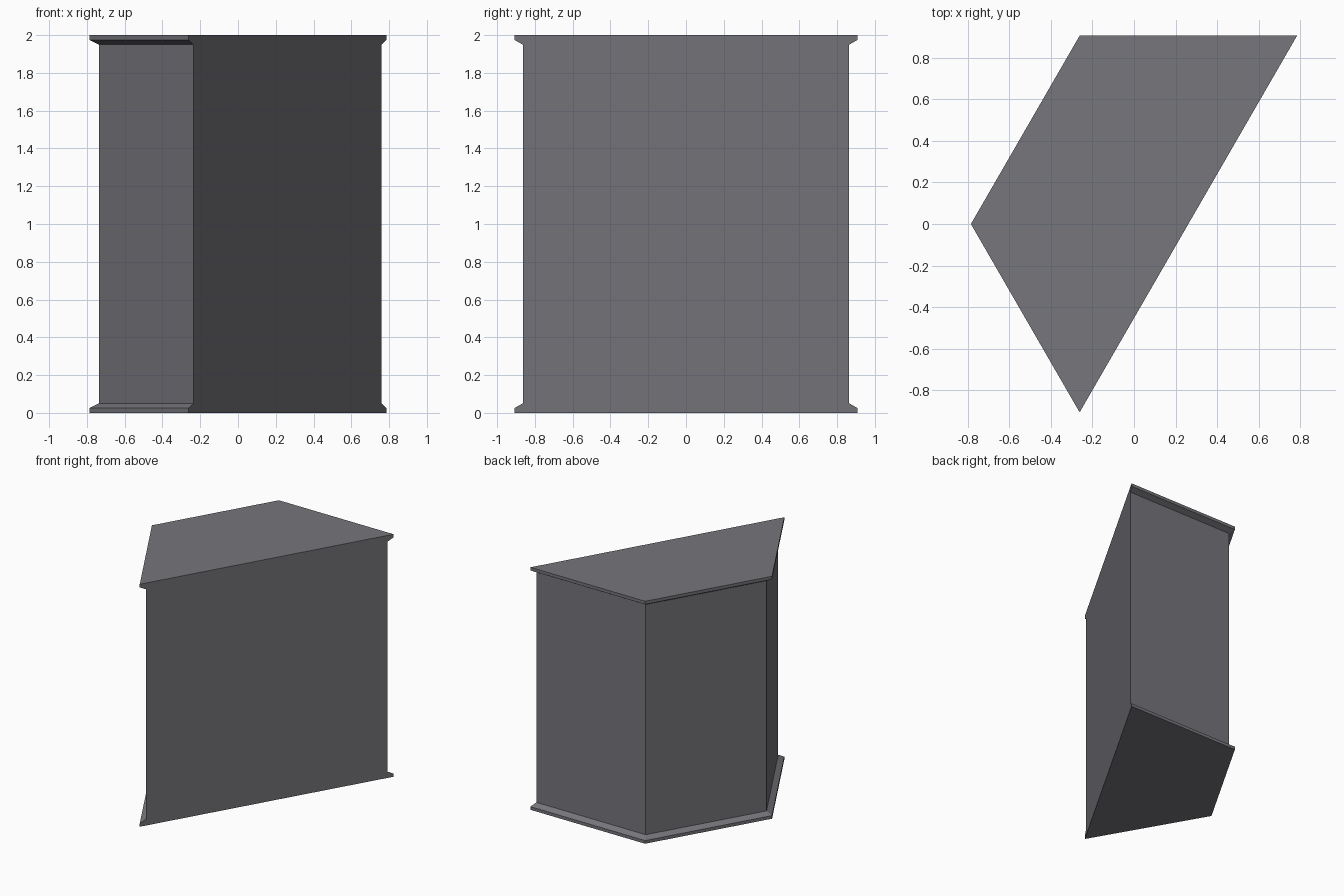
import bpy, bmesh, math

if "Cube" in bpy.data.objects:
    bpy.data.objects.remove(bpy.data.objects["Cube"])

CENTRE_X = 0.2618
OUTER, INNER = 1.0472, 0.997
HEIGHT = 2.0

grey = bpy.data.materials.new("slate grey")
grey.diffuse_color = (0.18, 0.18, 0.2, 1)
grey.use_nodes = True
grey.node_tree.nodes["Principled BSDF"].inputs["Base Color"].default_value = grey.diffuse_color

# Half-hexagon pedestal: a moulding profile (radius, height) swept round three sides
profile = [(OUTER, 0), (OUTER, 0.026), (INNER, 0.051)]
profile += [(r, HEIGHT - z) for r, z in reversed(profile)]
angles = [math.radians(a) for a in (60, 120, 180, 240)]

bm = bmesh.new()
rings = [[bm.verts.new((CENTRE_X + r * math.cos(a), r * math.sin(a), z))
          for a in angles] for r, z in profile]
for low, high in zip(rings, rings[1:]):
    for i in range(3):
        bm.faces.new((low[i], low[i + 1], high[i + 1], high[i]))

# Bottom, top and the flat cut side
bm.faces.new(rings[0][::-1])
bm.faces.new(rings[-1])
bm.faces.new([r[3] for r in rings] + [r[0] for r in reversed(rings)])
bmesh.ops.recalc_face_normals(bm, faces=bm.faces)

mesh = bpy.data.meshes.new("half_hexagon_pedestal")
bm.to_mesh(mesh)
bm.free()
mesh.materials.append(grey)
bpy.context.collection.objects.link(bpy.data.objects.new("half_hexagon_pedestal", mesh))
